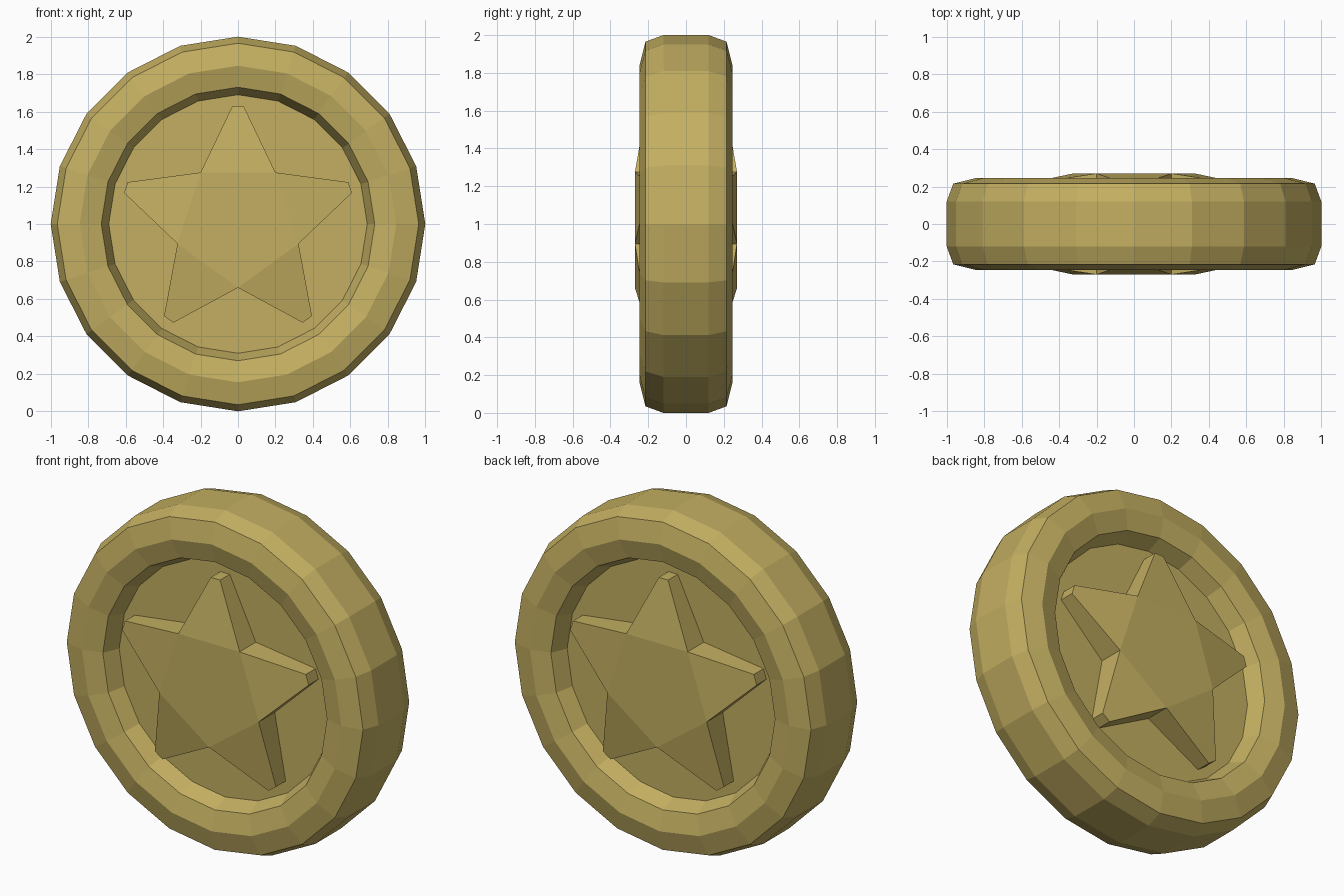
import bpy, bmesh
from math import sin, cos, pi

if "Cube" in bpy.data.objects:
    bpy.data.objects.remove(bpy.data.objects["Cube"])

gold = bpy.data.materials.new("gold")
gold.diffuse_color = (0.55, 0.43, 0.12, 1)
gold.use_nodes = True
gold.node_tree.nodes["Principled BSDF"].inputs["Base Color"].default_value = gold.diffuse_color


def finish(bm, name):
    bmesh.ops.recalc_face_normals(bm, faces=bm.faces)
    mesh = bpy.data.meshes.new(name)
    bm.to_mesh(mesh)
    bm.free()
    mesh.materials.append(gold)
    obj = bpy.data.objects.new(name, mesh)
    bpy.context.collection.objects.link(obj)
    obj.location.z = 1
    return obj


def polar(bm, r, angle, y):
    # angle measured clockwise from straight up
    return bm.verts.new((r * sin(angle), y, r * cos(angle)))


# Coin body: 20-sided lathe with a bevelled rim and recessed faces
SIDES = 20
half = [(0.69, -0.12), (0.73, -0.215), (0.845, -0.245), (0.965, -0.215), (1.0, -0.12)]
profile = half + [(r, -y) for r, y in reversed(half)]
bm = bmesh.new()
rings = [[polar(bm, r, 2 * pi * i / SIDES, y) for i in range(SIDES)] for r, y in profile]
for a, b in zip(rings, rings[1:]):
    for i in range(SIDES):
        j = (i + 1) % SIDES
        bm.faces.new((a[i], a[j], b[j], b[i]))
bm.faces.new(rings[0])
bm.faces.new(rings[-1])
finish(bm, "coin_body")


# Raised star: flat pentagon centre, five blunt arms sloping down to the tips
def star(name, side):
    bm = bmesh.new()
    top, base = [], []
    for k in range(5):
        a = 2 * pi * k / 5
        for r, da, y in ((0.63, -0.048, 0.21), (0.63, 0.048, 0.21), (0.34, pi / 5, 0.27)):
            top.append(polar(bm, r, a + da, side * y))
            base.append(polar(bm, r, a + da, side * 0.12))
    bm.faces.new(top[2::3])
    for k in range(5):
        bm.faces.new((top[3 * k - 1], top[3 * k], top[3 * k + 1], top[3 * k + 2]))
    for i in range(15):
        j = (i + 1) % 15
        bm.faces.new((top[i], top[j], base[j], base[i]))
    bm.faces.new(base)
    finish(bm, name)


star("front_star", -1)
star("back_star", 1)
